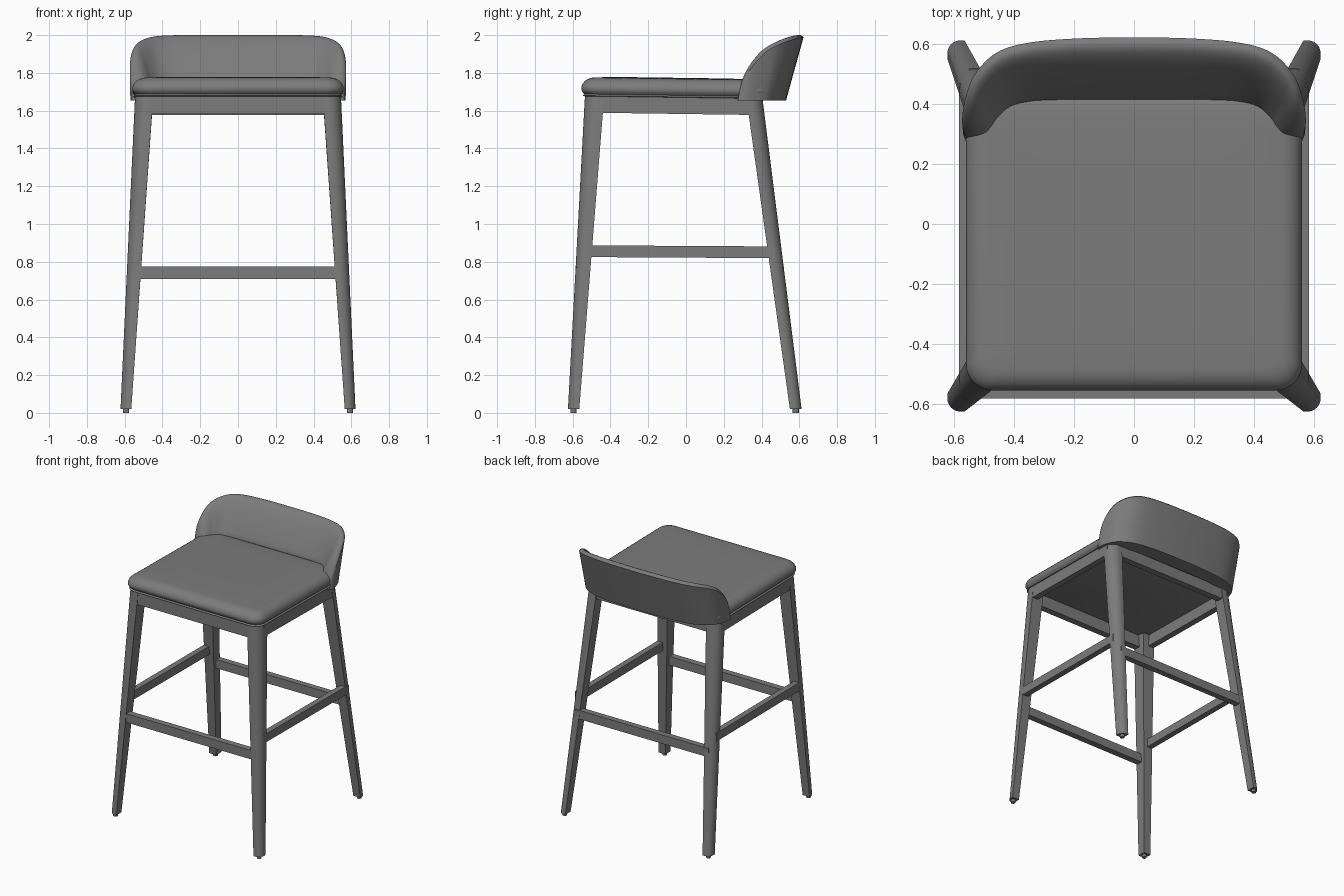
import bpy, bmesh, math
from mathutils import Vector

if "Cube" in bpy.data.objects:
    bpy.data.objects.remove(bpy.data.objects["Cube"], do_unlink=True)

grey = bpy.data.materials.new("mid grey")
grey.use_nodes = True
colour = (0.2, 0.2, 0.2, 1)
grey.diffuse_color = colour
grey.node_tree.nodes["Principled BSDF"].inputs["Base Color"].default_value = colour


def loft(name, rings):
    """Skin a list of equal-length closed rings and cap both ends."""
    bm = bmesh.new()
    loops = [[bm.verts.new(p) for p in ring] for ring in rings]
    n = len(loops[0])
    for a, b in zip(loops, loops[1:]):
        for i in range(n):
            j = (i + 1) % n
            bm.faces.new((a[i], a[j], b[j], b[i]))
    bm.faces.new(loops[0])
    bm.faces.new(loops[-1])
    bmesh.ops.recalc_face_normals(bm, faces=bm.faces)
    mesh = bpy.data.meshes.new(name)
    bm.to_mesh(mesh)
    bm.free()
    mesh.materials.append(grey)
    obj = bpy.data.objects.new(name, mesh)
    bpy.context.collection.objects.link(obj)
    bpy.ops.object.select_all(action='DESELECT')
    obj.select_set(True)
    bpy.context.view_layer.objects.active = obj
    bpy.ops.object.shade_smooth_by_angle(angle=math.radians(35))
    return obj


def tilt(y):
    """Height drop of the seat towards the back."""
    return -0.014 * (y + 0.55)


def box(name, xs, ys, zs, slope=1.0):
    corners = [(xs[0], ys[0]), (xs[1], ys[0]), (xs[1], ys[1]), (xs[0], ys[1])]
    loft(name, [[(x, y, z + slope * tilt(y)) for x, y in corners] for z in zs])


# Legs: square inside, rounded on the outer corner, tapering to the foot
def leg_ring(side, xi, xo, yi, yo, z):
    r = 0.75 * (xo - xi)
    d = 1 if yo > yi else -1
    ring = [(xi, yi), (xo, yi)]
    for k in range(9):
        a = k / 8 * math.pi / 2
        ring.append((xo - r + r * math.cos(a), yo + d * (r * math.sin(a) - r)))
    ring.append((xi, yo))
    return [(side * x, y, z) for x, y in ring]


for side, word in ((-1, "right"), (1, "left")):
    for end, top_y, foot_y, top_z in (("front", (-0.433, -0.535), (-0.565, -0.625), 1.678),
                                      ("back", (0.32, 0.405), (0.55, 0.612), 1.664)):
        loft(f"{end}_{word}_leg", [
            leg_ring(side, 0.565, 0.622, *foot_y, 0.02),
            leg_ring(side, 0.449, 0.545, *top_y, top_z)])
        # Small glide under the foot
        cx, cy = side * 0.592, sum(foot_y) / 2
        loft(f"{end}_{word}_glide", [
            [(cx + 0.016 * math.cos(k * math.pi / 6), cy + 0.016 * math.sin(k * math.pi / 6), z)
             for k in range(12)] for z in (0, 0.03)])

    # Side apron and side stretcher
    box(f"{word}_apron", (side * 0.5, side * 0.546), (-0.47, 0.36), (1.59, 1.677))
    box(f"{word}_stretcher", (side * 0.54, side * 0.583), (-0.53, 0.47), (0.825, 0.887), 0.4)

# Front and back aprons and stretchers
box("front_apron", (-0.48, 0.48), (-0.535, -0.485), (1.585, 1.677))
box("back_apron", (-0.48, 0.48), (0.355, 0.405), (1.59, 1.677))
box("front_stretcher", (-0.55, 0.55), (-0.582, -0.535), (0.71, 0.775), 0)
box("back_stretcher", (-0.55, 0.55), (0.475, 0.52), (0.71, 0.775), 0)


# Seat cushion: stacked rounded rectangles following a soft edge profile
def cushion_ring(inset, z):
    hx, y0, y1 = 0.56 - inset, -0.555 + inset, 0.45 - inset
    r = max(0.085 - inset * 0.5, 0.03)
    centres = [(hx - r, y1 - r), (r - hx, y1 - r), (r - hx, y0 + r), (hx - r, y0 + r)]
    ring = []
    for q, (cx, cy) in enumerate(centres):
        for k in range(9):
            a = (q + k / 8) * math.pi / 2
            x, y = cx + r * math.cos(a), cy + r * math.sin(a)
            ring.append((x, y, z + tilt(y)))
    return ring


profile = [(0.02, 1.675), (0.008, 1.68)]
for k in range(9):
    a = -0.7 + k / 8 * (math.pi / 2 + 0.7)
    rise = 0.06 if a > 0 else 0.045
    profile.append((0.075 * (1 - math.cos(a)), 1.717 + rise * math.sin(a)))
profile += [(0.14, 1.7795), (0.25, 1.781)]
loft("seat_cushion", [cushion_ring(*p) for p in profile])

# Backrest stations: outer top x, y, z; outer bottom x, y; inner bottom x, y
half = [
    (0, 0.622, 2.0, 0, 0.53, 0, 0.415),
    (0.2, 0.618, 2.0, 0.2, 0.526, 0.2, 0.415),
    (0.36, 0.603, 1.998, 0.36, 0.51, 0.34, 0.41),
    (0.46, 0.57, 1.99, 0.455, 0.48, 0.41, 0.39),
    (0.53, 0.50, 1.965, 0.525, 0.43, 0.45, 0.35),
    (0.562, 0.42, 1.92, 0.555, 0.37, 0.467, 0.315),
    (0.573, 0.34, 1.83, 0.57, 0.31, 0.475, 0.285),
    (0.56, 0.285, 1.72, 0.56, 0.275, 0.495, 0.27)]
flip = (-1, 1, 1, -1, 1, -1, 1)
stations = [tuple(s * v for s, v in zip(flip, row)) for row in half[:0:-1]] + half


def spline(rows, steps):
    """Smooth curve through every row."""
    padded = [rows[0]] + rows + [rows[-1]]
    out = []
    for a, b, c, d in zip(padded, padded[1:], padded[2:], padded[3:]):
        for k in range(steps):
            t = k / steps
            out.append([q + 0.5 * t * (r - p + t * (2 * p - 5 * q + 4 * r - s
                        + t * (3 * (q - r) + s - p))) for p, q, r, s in zip(a, b, c, d)])
    return out + [list(rows[-1])]


def back_ring(row):
    xt, yt, zt, xb, yb, xi, yi = row
    base = 1.655
    high = zt - base
    foot, crest = Vector((xb, yb, base)), Vector((xt, yt, zt - 0.012))
    inner = Vector((xi, yi, base + 0.3 * high))
    # Leaning outer face
    ring = [foot.lerp(crest, k / 5) for k in range(5)]
    # Rounded rim running into the padded inner face
    c1 = crest.lerp(inner, 0.2)
    c1.z = zt + 0.13 * high
    c2 = crest.lerp(inner, 0.65)
    c2.z = base + 0.72 * high
    for k in range(15):
        t = k / 14
        u = 1 - t
        ring.append(crest * u**3 + c1 * (3 * u * u * t) + c2 * (3 * u * t * t) + inner * t**3)
    ring.append(Vector((xi, yi, base)))
    return ring


loft("backrest", [back_ring(row) for row in spline(stations, 6)])
